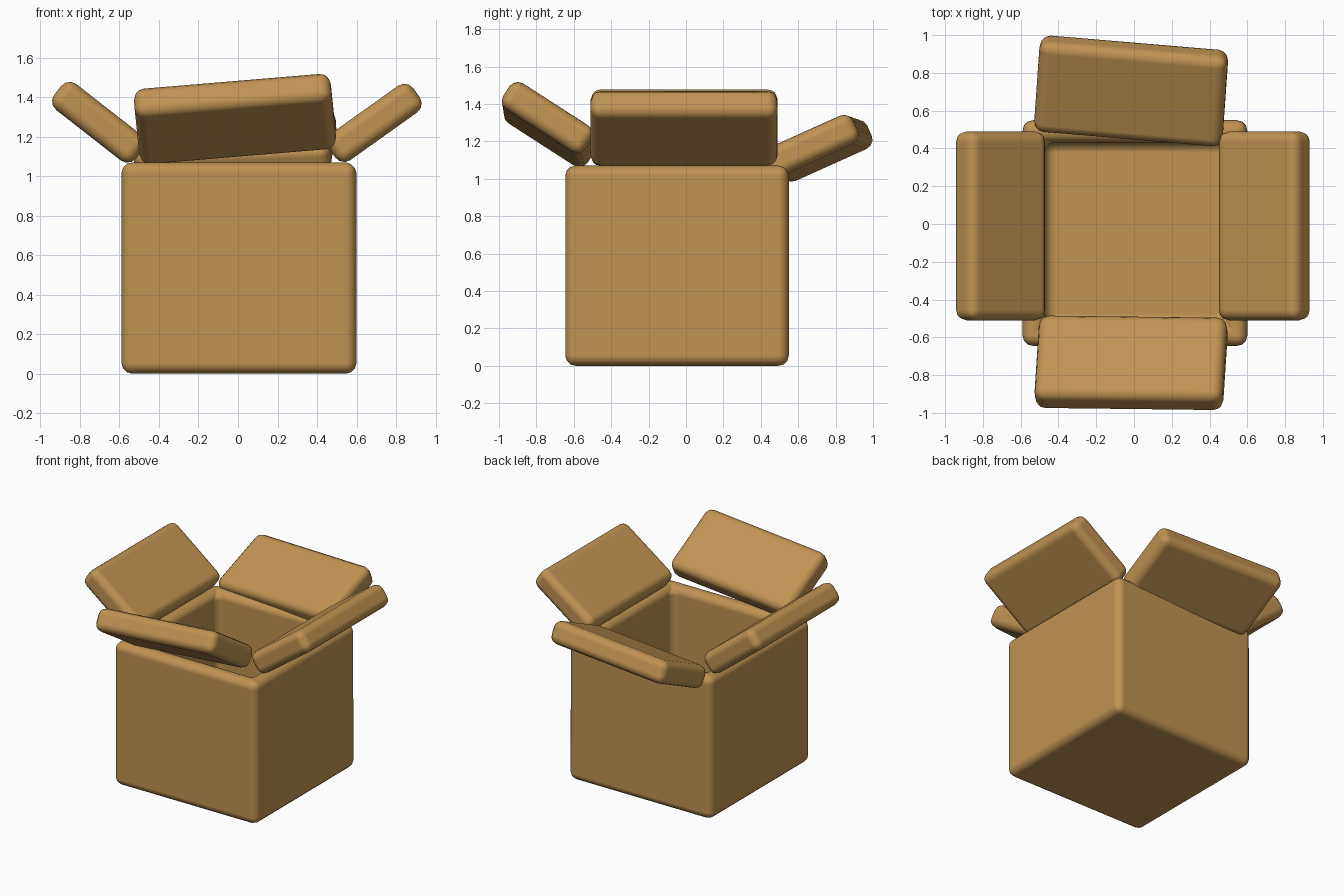
import bpy, bmesh, math
from mathutils import Vector, Matrix

if "Cube" in bpy.data.objects:
    bpy.data.objects.remove(bpy.data.objects["Cube"])

card = bpy.data.materials.new("cardboard brown")
card.diffuse_color = (0.53, 0.29, 0.085, 1)
card.use_nodes = True
card.node_tree.nodes["Principled BSDF"].inputs["Base Color"].default_value = card.diffuse_color
WALL = 0.166


def finish(name, bm, bevel):
    """Turn a bmesh into a smooth object with soft rounded edges."""
    bmesh.ops.recalc_face_normals(bm, faces=bm.faces)
    for f in bm.faces:
        f.smooth = True
    me = bpy.data.meshes.new(name)
    bm.to_mesh(me)
    bm.free()
    me.materials.append(card)
    ob = bpy.data.objects.new(name, me)
    bpy.context.collection.objects.link(ob)
    m = ob.modifiers.new("round", 'BEVEL')
    m.width, m.segments = bevel, 3
    m.limit_method = 'ANGLE'
    m.harden_normals = True
    return ob


# Open box body: cube with its top inset and pushed down to the floor
bm = bmesh.new()
bmesh.ops.create_cube(bm, size=1, matrix=Matrix.Translation((0.005, -0.048, 0.535))
                      @ Matrix.Diagonal((1.19, 1.195, 1.07, 1)))
top = max(bm.faces, key=lambda f: f.calc_center_median().z)
bmesh.ops.inset_region(bm, faces=[top], thickness=WALL)
ext = bmesh.ops.extrude_discrete_faces(bm, faces=[top])
bmesh.ops.translate(bm, verts=ext["faces"][0].verts, vec=(0, 0, WALL - 1.07))
finish("box_body", bm, 0.055)


def flap(name, centre, across, outward):
    """Thick rounded slab; across = long direction, outward = opening direction."""
    u = Vector(across).normalized()
    v = Vector(outward)
    v = (v - u * v.dot(u)).normalized()
    n = u.cross(v)
    rot = Matrix((u, v, n)).transposed().to_4x4()
    bm = bmesh.new()
    bmesh.ops.create_cube(bm, size=1, matrix=Matrix.Translation(centre) @ rot
                          @ Matrix.Diagonal((1.0, 0.525, WALL, 1)))
    finish(name, bm, 0.055)


def tilt(deg):
    a = math.radians(deg)
    return math.cos(a), math.sin(a)


# Four open flaps, each tilted a little differently
c, s = tilt(38)
flap("left_flap", (-0.706, -0.01, 1.273), (0, 1, 0), (-c, 0, s))
c, s = tilt(35.5)
flap("right_flap", (0.69, -0.01, 1.27), (0, 1, 0), (c, 0, s))
c, s = tilt(33)
flap("front_flap", (-0.015, -0.735, 1.29), (0.9965, -0.012, 0.083), (0, -c, s))
c, s = tilt(24)
flap("back_flap", (-0.015, 0.705, 1.163), (0.996, -0.084, 0.03), (0, c, s))
